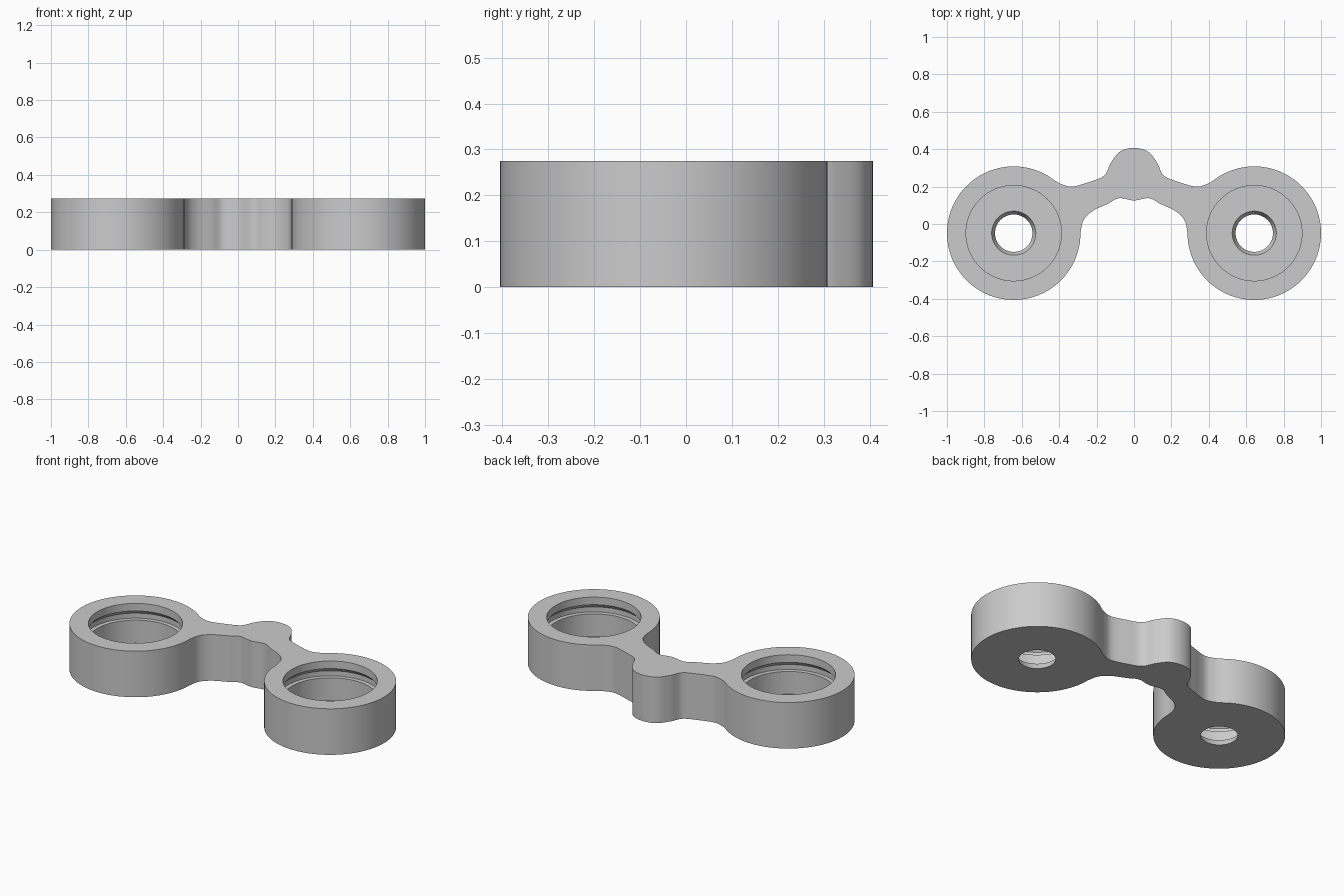
import bpy, bmesh, math
from mathutils import Vector

if "Cube" in bpy.data.objects:
    bpy.data.objects.remove(bpy.data.objects["Cube"], do_unlink=True)

HEIGHT = 0.275
CUP_X, CUP_Y, CUP_R = 0.643, -0.049, 0.357

grey = bpy.data.materials.new("plain_grey")
grey.use_nodes = True
grey.diffuse_color = (0.6, 0.6, 0.6, 1)
grey.node_tree.nodes["Principled BSDF"].inputs["Base Color"].default_value = (0.6, 0.6, 0.6, 1)


def make_object(name, bm):
    bmesh.ops.recalc_face_normals(bm, faces=bm.faces)
    mesh = bpy.data.meshes.new(name)
    bm.to_mesh(mesh)
    bm.free()
    mesh.materials.append(grey)
    obj = bpy.data.objects.new(name, mesh)
    bpy.context.collection.objects.link(obj)
    return obj


def spline(points, steps=6):
    """Smooth curve through every point except the two end guides."""
    p = [Vector(q) for q in points]
    out = []
    for a, b, c, d in zip(p, p[1:], p[2:], p[3:]):
        for i in range(steps):
            t = i / steps
            out.append(0.5 * (2 * b + (c - a) * t + (2 * a - 5 * b + 4 * c - d) * t * t
                              + (3 * b - a - 3 * c + d) * t ** 3))
    return out + [p[-2]]


def on_cup(degrees):
    a = math.radians(degrees)
    return Vector((CUP_X + CUP_R * math.cos(a), CUP_Y + CUP_R * math.sin(a)))


# Half outline: back edge of the bridge, round cup, front edge of the bridge
JOIN = 128
back_edge = spline([(-0.075, 0.387), (0, 0.407), (0.075, 0.387), (0.125, 0.325), (0.16, 0.258),
                    (0.245, 0.223), (0.33, 0.2), (0.385, 0.212), on_cup(JOIN), on_cup(JOIN - 8)])
cup_arc = [on_cup(a) for a in range(JOIN - 4, -180, -4)]
front_edge = spline([on_cup(-172), on_cup(-180), (0.27, 0.02), (0.22, 0.07), (0.14, 0.108),
                     (0.08, 0.138), (0, 0.126), (-0.08, 0.138)])
half = back_edge + cup_arc + front_edge
outline = half + [Vector((-p.x, p.y)) for p in reversed(half[1:-1])]

# Body: the outline raised to full height
bm = bmesh.new()
base = bm.faces.new([bm.verts.new((p.x, p.y, 0)) for p in outline])
raised = bmesh.ops.extrude_face_region(bm, geom=[base])["geom"]
bmesh.ops.translate(bm, vec=(0, 0, HEIGHT),
                    verts=[v for v in raised if isinstance(v, bmesh.types.BMVert)])
body = make_object("double_cup_body", bm)

# Recess profile (radius, height): tapered hole, floor, wall, undercut groove, lip
PROFILE = [(0, -0.05), (0.1, -0.05), (0.1, 0), (0.118, 0.04), (0.255, 0.04), (0.255, 0.175),
           (0.28, 0.175), (0.28, 0.205), (0.255, 0.23), (0.255, 0.35), (0, 0.35)]


def recess_cutter(name, x):
    bm = bmesh.new()
    verts = [bm.verts.new((r, 0, z)) for r, z in PROFILE]
    edges = [bm.edges.new(pair) for pair in zip(verts, verts[1:])]
    bmesh.ops.spin(bm, geom=verts + edges, cent=(0, 0, 0), axis=(0, 0, 1),
                   angle=2 * math.pi, steps=72)
    bmesh.ops.remove_doubles(bm, verts=bm.verts, dist=0.0001)
    bmesh.ops.translate(bm, vec=(x, CUP_Y, 0), verts=bm.verts)
    cutter = make_object(name, bm)
    cutter.hide_render = True
    return cutter


# Cut both recesses
bpy.context.view_layer.objects.active = body
for side, x in (("left", CUP_X), ("right", -CUP_X)):
    cutter = recess_cutter(side + "_recess_cutter", x)
    cut = body.modifiers.new(side + "_recess", "BOOLEAN")
    cut.operation = "DIFFERENCE"
    cut.solver = "EXACT"
    cut.object = cutter
    bpy.ops.object.modifier_apply(modifier=cut.name)
    bpy.data.objects.remove(cutter, do_unlink=True)

# Smooth curved walls, sharp rims
for obj in bpy.context.selected_objects:
    obj.select_set(False)
body.select_set(True)
bpy.ops.object.shade_smooth_by_angle(angle=math.radians(30))
